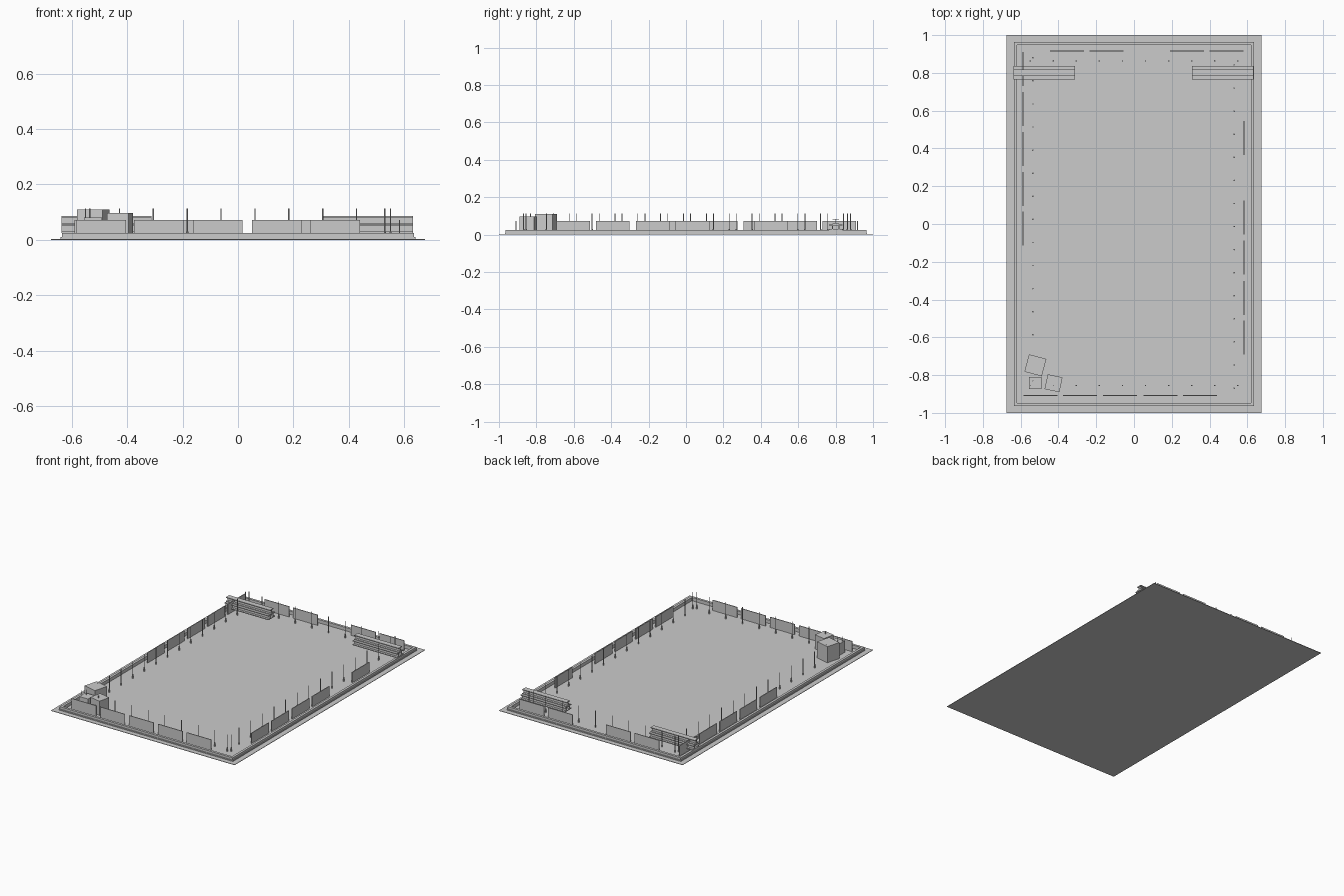
import bpy, bmesh, math
from mathutils import Matrix

if "Cube" in bpy.data.objects:
    bpy.data.objects.remove(bpy.data.objects["Cube"])


def finish(name, bm):
    me = bpy.data.meshes.new(name)
    bmesh.ops.recalc_face_normals(bm, faces=bm.faces)
    bm.to_mesh(me)
    bm.free()
    ob = bpy.data.objects.new(name, me)
    bpy.context.collection.objects.link(ob)
    return ob


def add_box(bm, x0, x1, y0, y1, z0, z1, turn=0.0):
    m = (Matrix.Translation(((x0 + x1) / 2, (y0 + y1) / 2, (z0 + z1) / 2))
         @ Matrix.Rotation(math.radians(turn), 4, 'Z')
         @ Matrix.Diagonal((x1 - x0, y1 - y0, z1 - z0, 1)))
    bmesh.ops.create_cube(bm, size=1, matrix=m)


def add_post(bm, x, y):
    # slim rod with a thicker foot
    for r, z0, z1 in ((0.0022, FLOOR, 0.113), (0.004, FLOOR, 0.03)):
        bmesh.ops.create_cone(bm, cap_ends=True, segments=8, radius1=r, radius2=r,
                              depth=z1 - z0,
                              matrix=Matrix.Translation((x, y, (z0 + z1) / 2)))


FLOOR = 0.003

# ground sheet
bm = bmesh.new()
add_box(bm, -0.675, 0.675, -1, 1, 0, FLOOR)
finish("ground_sheet", bm)

# rectangular curb ring swept from a stepped cross-section (offset inward, height)
profile = [(0, FLOOR), (0, 0.010), (0.004, 0.010), (0.004, 0.025),
           (0.020, 0.025), (0.020, FLOOR)]
bm = bmesh.new()
rings = []
for sx, sy in ((-1, -1), (1, -1), (1, 1), (-1, 1)):
    rings.append([bm.verts.new((sx * (0.64 - o), sy * (0.968 - o), z)) for o, z in profile])
n = len(profile)
for i in range(4):
    a, b = rings[i], rings[(i + 1) % 4]
    for j in range(n):
        k = (j + 1) % n
        bm.faces.new((a[j], b[j], b[k], a[k]))
finish("curb", bm)

# fence panels: start positions along each side
L, T, TOP = 0.18, 0.0025, 0.072
bm = bmesh.new()
for y, starts in ((-0.908, (-0.585, -0.375, -0.163, 0.05, 0.26)),
                  (0.916, (-0.445, -0.235, 0.19, 0.40))):
    for s in starts:
        add_box(bm, s, s + L, y - T, y + T, FLOOR, TOP)
for x, starts in ((-0.588, (0.73, 0.52, 0.308, 0.096, -0.114)),
                  (0.583, (0.365, -0.055, -0.268, -0.482, -0.692))):
    for s in starts:
        add_box(bm, x - T, x + T, s, s + L, FLOOR, TOP)
finish("fence_panels", bm)

# marker posts
STEP = 0.1222
bm = bmesh.new()
for i in range(10):
    for y in (-0.855, 0.863):
        add_post(bm, (i - 4.5) * STEP, y)
for i in range(15):
    add_post(bm, -0.535, 0.88 - i * STEP)
    add_post(bm, 0.53, 0.842 - i * STEP) if i < 15 else None
finish("marker_posts", bm)


# stacks of three I-beams, two below and one above
def beam_stack(name, x0, x1):
    bm = bmesh.new()
    w, h, f, web, bottom = 0.035, 0.030, 0.005, 0.005, 0.025
    outline = [(-w / 2, 0), (w / 2, 0), (w / 2, f), (web / 2, f), (web / 2, h - f),
               (w / 2, h - f), (w / 2, h), (-w / 2, h), (-w / 2, h - f),
               (-web / 2, h - f), (-web / 2, f), (-w / 2, f)]
    for y, z in ((0.783, bottom), (0.818, bottom), (0.8005, bottom + h)):
        face = bm.faces.new([bm.verts.new((x0, y + u, z + v)) for u, v in outline])
        ext = bmesh.ops.extrude_face_region(bm, geom=[face], use_keep_orig=True)
        moved = [g for g in ext["geom"] if isinstance(g, bmesh.types.BMVert)]
        bmesh.ops.translate(bm, verts=moved, vec=(x1 - x0, 0, 0))
    finish(name, bm)


beam_stack("beam_stack_left", -0.637, -0.312)
beam_stack("beam_stack_right", 0.306, 0.632)

# crates in the front left corner
for name, x, y, size, top, turn in (("large_crate", -0.522, -0.748, 0.095, 0.11, -15),
                                    ("small_crate", -0.523, -0.842, 0.065, 0.08, 0),
                                    ("medium_crate", -0.426, -0.843, 0.08, 0.097, -12)):
    bm = bmesh.new()
    h = size / 2
    add_box(bm, x - h, x + h, y - h, y + h, FLOOR, top, turn)
    finish(name, bm)
